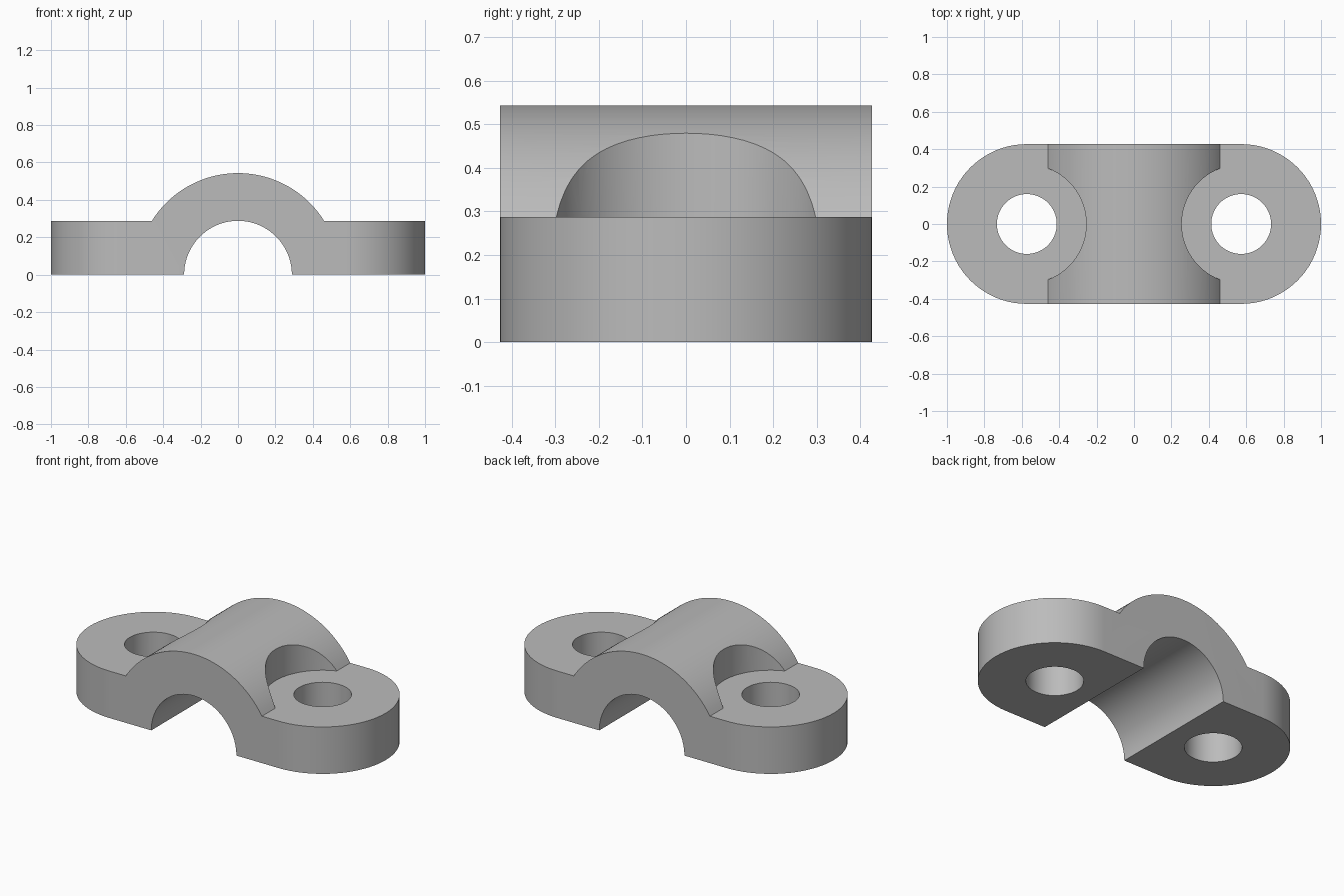
import bpy, bmesh
from math import sin, cos, pi, asin, sqrt

cube = bpy.data.objects.get("Cube")
if cube:
    bpy.data.objects.remove(cube)

# Main dimensions
WIDTH = 0.427            # half depth, also the radius of the rounded ends
BOLT_X = 1 - WIDTH       # bolt hole centres
THICK = 0.287            # flange thickness
ARCH_R, BORE_R = 0.543, 0.288
HOLE_R, RECESS_R = 0.16, 0.318

grey = bpy.data.materials.new("plain grey")
grey.use_nodes = True
COLOUR = (0.5, 0.5, 0.5, 1)
grey.diffuse_color = COLOUR
grey.node_tree.nodes["Principled BSDF"].inputs["Base Color"].default_value = COLOUR


def arc(cx, cy, r, start, end, steps):
    return [(cx + r * cos(start + (end - start) * i / steps),
             cy + r * sin(start + (end - start) * i / steps)) for i in range(steps + 1)]


def prism(name, outline, low, high, along_y=False):
    """Extrude a closed outline along z, or along y for a front profile."""
    bm = bmesh.new()
    place = (lambda p, d: (p[0], d, p[1])) if along_y else (lambda p, d: (p[0], p[1], d))
    face = bm.faces.new([bm.verts.new(place(p, low)) for p in outline])
    top = bmesh.ops.extrude_face_region(bm, geom=[face])["geom"]
    shift = (0, high - low, 0) if along_y else (0, 0, high - low)
    bmesh.ops.translate(bm, vec=shift, verts=[v for v in top if isinstance(v, bmesh.types.BMVert)])
    bmesh.ops.recalc_face_normals(bm, faces=bm.faces)
    mesh = bpy.data.meshes.new(name)
    bm.to_mesh(mesh)
    bm.free()
    mesh.materials.append(grey)
    obj = bpy.data.objects.new(name, mesh)
    bpy.context.collection.objects.link(obj)
    return obj


def combine(obj, cutter, operation):
    """Apply a boolean and discard its cutter."""
    mod = obj.modifiers.new("cut", 'BOOLEAN')
    mod.operation, mod.solver, mod.object = operation, 'EXACT', cutter
    bpy.context.view_layer.objects.active = obj
    bpy.ops.object.modifier_apply(modifier=mod.name)
    bpy.data.objects.remove(cutter)


# Front profile: flanges, outer arch and half-round bore
meet = asin(THICK / ARCH_R)
profile = [(1.2, 0), (1.2, THICK)]
profile += arc(0, 0, ARCH_R, meet, pi - meet, 48)
profile += [(-1.2, THICK), (-1.2, 0)]
profile += arc(0, 0, BORE_R, pi, 0, 40)
clamp = prism("saddle_clamp", profile, -0.6, 0.6, along_y=True)

# Rounded plan shape
plan = arc(BOLT_X, 0, WIDTH, -pi / 2, pi / 2, 40) + arc(-BOLT_X, 0, WIDTH, pi / 2, 3 * pi / 2, 40)
combine(clamp, prism("plan_cutter", plan, -0.5, 1), 'INTERSECT')

# Bolt holes, and round recesses cut into the arch beside them
for side in (-1, 1):
    for name, radius, floor in (("recess_cutter", RECESS_R, THICK), ("hole_cutter", HOLE_R, -0.5)):
        circle = arc(side * BOLT_X, 0, radius, 0, 2 * pi, 72)[:-1]
        combine(clamp, prism(name, circle, floor, 1), 'DIFFERENCE')

# Smooth curved walls with crisp edges
bpy.ops.object.select_all(action='DESELECT')
clamp.select_set(True)
bpy.context.view_layer.objects.active = clamp
bpy.ops.object.shade_smooth_by_angle(angle=pi / 6)
